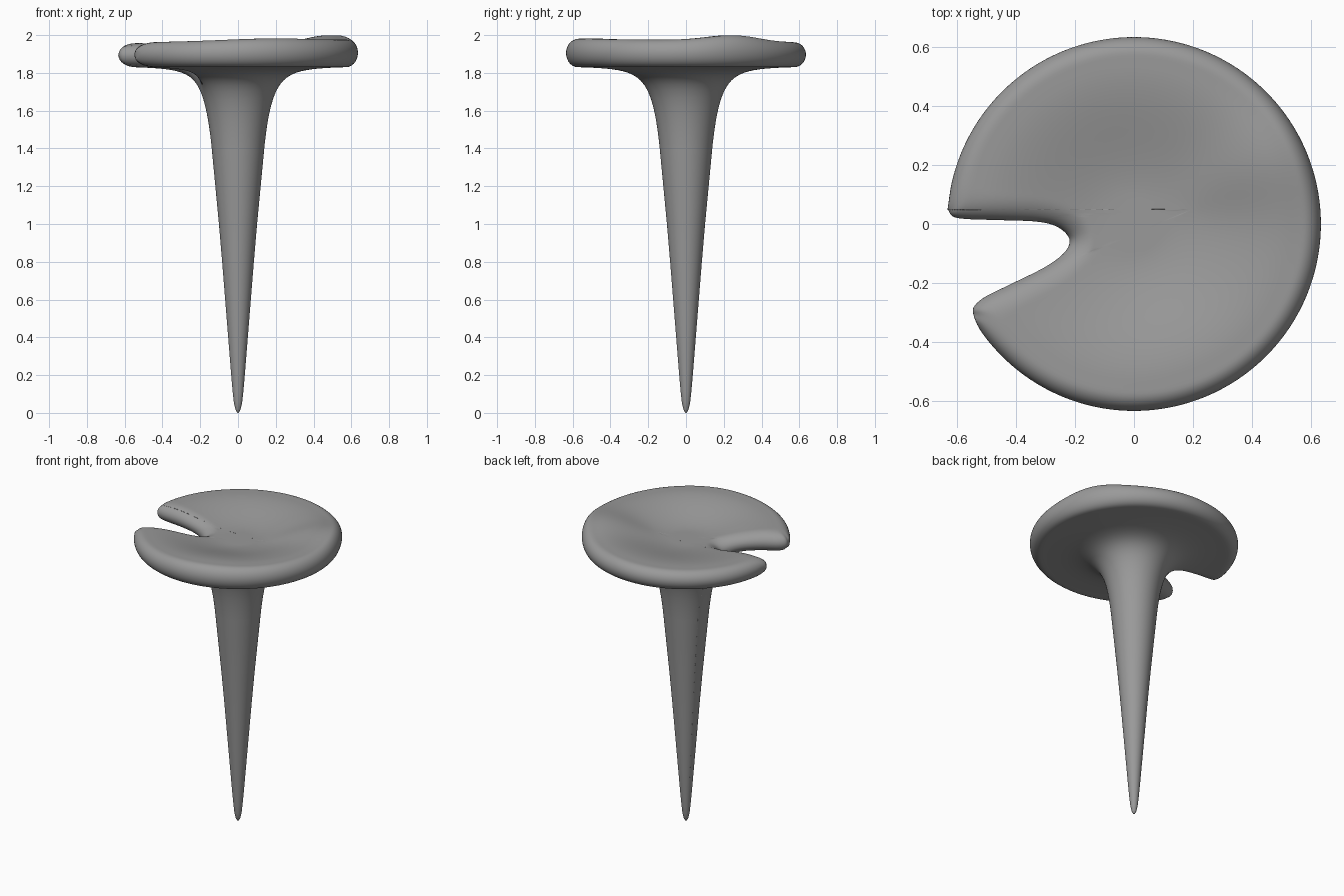
import bpy, bmesh
from math import sin, cos, pi, atan2, exp, radians
from mathutils import Vector

cube = bpy.data.objects.get("Cube")
if cube:
    bpy.data.objects.remove(cube, do_unlink=True)

HUB = Vector((0.2, 0.05))   # point that sees the whole outline
RADIUS, NECK, STEPS = 0.635, 0.14, 6
RIM_ROUND, NOTCH_ROUND = 0.06, 0.08


def catmull_closed(pts, steps):
    """Smooth closed curve through the points."""
    out, n = [], len(pts)
    for i in range(n):
        a, b, c, d = (pts[(i + k) % n] for k in (-1, 0, 1, 2))
        for s in range(steps):
            t = s / steps
            out.append(0.5 * (2 * b + (c - a) * t + (2 * a - 5 * b + 4 * c - d) * t * t
                              + (3 * b - a - 3 * c + d) * t ** 3))
    return out


# Outline of the round head with its notch
arc = [Vector((RADIUS * cos(radians(d)), RADIUS * sin(radians(d))))
       for d in range(-145, 176, 8)]
notch = [(-.632, .05), (-.616, .026), (-.57, .017), (-.45, .013), (-.33, .008),
         (-.26, -.01), (-.22, -.05), (-.235, -.095), (-.3, -.145), (-.42, -.205),
         (-.505, -.247), (-.543, -.28), (-.545, -.31)]
outline = catmull_closed(arc + [Vector(p) for p in notch], STEPS)
n = len(outline)
slot = outline[len(arc) * STEPS:1 - STEPS]
segments = [(a, b - a, (b - a).length_squared) for a, b in zip(slot, slot[1:])]


def slot_distance(p):
    """Distance from the edge of the notch."""
    best = 9.0
    for a, ab, sq in segments:
        ap = p - a
        t = min(1.0, max(0.0, ap.dot(ab) / sq))
        best = min(best, (ap - ab * t).length_squared)
    return best ** 0.5


def under_z(p):
    """Flat underside flaring down into the stem."""
    return 1.835 - 0.052 * (0.27 / max(p.length, NECK)) ** 3.2


def top_z(p):
    """Dish with a gently waving rim."""
    a = atan2(p.y, p.x)
    rim = (1.966 + 0.008 * cos(a) - 0.005 * sin(a) + 0.028 * exp(-((a - 0.45) / 0.35) ** 2)
           + 0.009 * exp(-((a + 1.3) / 0.5) ** 2))
    w = min(1.0, max(0.0, (p.length - 0.1) / 0.43))
    return 1.9 + w * w * (3 - 2 * w) * (rim - 1.9)


def skin_z(p, side):
    """Height of the top (side 1) or underside (side -1), rounded off at the edge."""
    rim = max(RADIUS - p.length, 1e-5) / RIM_ROUND
    cut = max(slot_distance(p), 1e-5) / NOTCH_ROUND
    u = min(1.0, (rim ** -2 + cut ** -2) ** -0.5)
    bulge = (1 - (1 - u) ** 2) ** 0.5
    lo, hi = under_z(p), top_z(p)
    return (lo + hi) / 2 + side * bulge * (hi - lo) / 2


# Directions round the stem, fanned out behind the notch
def stem_angle(p):
    slot_dir = radians(193)
    d = (atan2(p.y - HUB.y, p.x - HUB.x) - slot_dir + pi) % (2 * pi) - pi
    return slot_dir + (1 if d > 0 else -1) * pi * (abs(d) / pi) ** 0.6


spokes = [Vector((cos(a), sin(a))) for a in map(stem_angle, outline)]

bm = bmesh.new()
rings = []


def add_ring(points, zs):
    rings.append([bm.verts.new((p.x, p.y, z)) for p, z in zip(points, zs)])


# Stem from the tip up to the neck
stem = [(.006, .003), (.014, .02), (.022, .055), (.028, .11), (.036, .2), (.052, .4),
        (.068, .6), (.084, .8), (.101, 1.0), (.12, 1.2)]
for r, z in stem:
    add_ring([s * r for s in spokes], [z] * n)

# Flare from the neck out to the edge
for k in range(31):
    t = (1 - cos(pi * k / 30)) / 2
    pts = [(s * NECK).lerp(p, t) for s, p in zip(spokes, outline)]
    add_ring(pts, [skin_z(p, -1) for p in pts])

# Dished top from the edge in to the hub
for k in range(1, 34):
    pts = [p.lerp(HUB, (k / 34) ** 2) for p in outline]
    add_ring(pts, [skin_z(p, 1) for p in pts])

# Skin the rings and close both ends
for lo, hi in zip(rings, rings[1:]):
    for i in range(n):
        j = (i + 1) % n
        bm.faces.new((lo[i], lo[j], hi[j], hi[i]))
for ring, co in ((rings[0], (0, 0, 0)), (rings[-1], (HUB.x, HUB.y, top_z(HUB)))):
    end = bm.verts.new(co)
    for i in range(n):
        bm.faces.new((ring[i], ring[(i + 1) % n], end))
bmesh.ops.recalc_face_normals(bm, faces=bm.faces[:])
for f in bm.faces:
    f.smooth = True

mesh = bpy.data.meshes.new("notched_pin")
bm.to_mesh(mesh)
bm.free()

grey = bpy.data.materials.new("plain_grey")
grey.use_nodes = True
colour = (0.32, 0.32, 0.32, 1)
grey.diffuse_color = colour
grey.node_tree.nodes["Principled BSDF"].inputs["Base Color"].default_value = colour
mesh.materials.append(grey)

pin = bpy.data.objects.new("notched_pin", mesh)
bpy.context.scene.collection.objects.link(pin)
